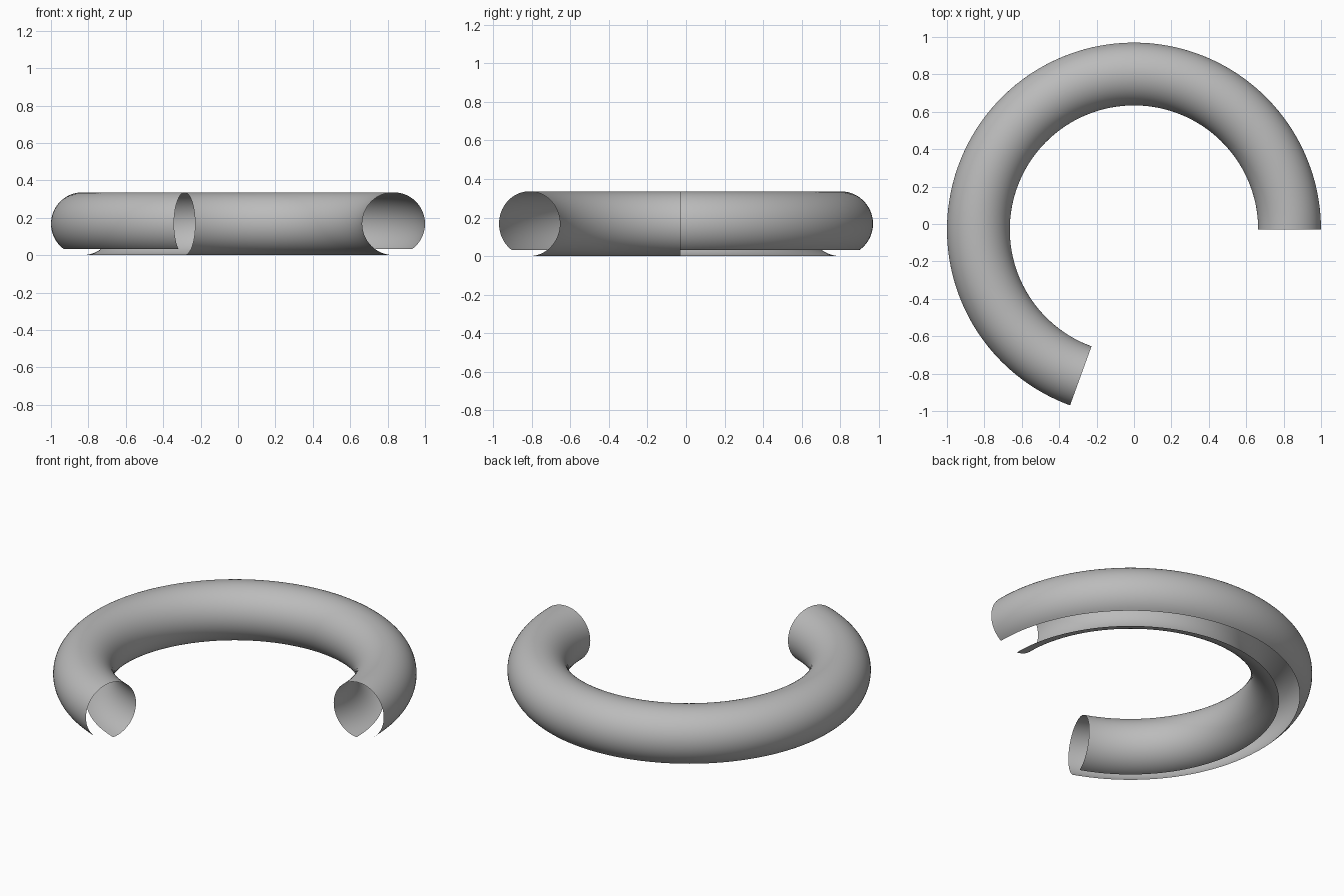
import bpy, bmesh, math
from mathutils import Matrix, Vector

cube = bpy.data.objects.get("Cube")
if cube:
    bpy.data.objects.remove(cube, do_unlink=True)

RING, TUBE = 0.832, 0.168           # ring radius and tube radius
SWEEP = math.radians(250)           # how far the tube runs round the ring
GAP_START, GAP_END = math.radians(-95), math.radians(-54)
SIDES, STEPS = 56, 120

# One flat colour
grey = bpy.data.materials.new("plain grey")
grey.use_nodes = True
colour = (0.5, 0.5, 0.5, 1)
grey.diffuse_color = colour
grey.node_tree.nodes["Principled BSDF"].inputs["Base Color"].default_value = colour

# Slotted tube: an open circular section spun round the ring axis
bm = bmesh.new()
arc = 2 * math.pi - (GAP_END - GAP_START)
section = []
for i in range(SIDES + 1):
    a = GAP_END + arc * i / SIDES
    section.append(bm.verts.new((RING + TUBE * math.cos(a), 0, TUBE + TUBE * math.sin(a))))
edges = [bm.edges.new(pair) for pair in zip(section, section[1:])]
bmesh.ops.spin(bm, geom=section + edges, cent=(0, 0, 0), axis=(0, 0, 1),
               angle=SWEEP, steps=STEPS)

# Make the faces point out of the tube
bm.normal_update()
bm.faces.ensure_lookup_table()
face = bm.faces[0]
middle = face.calc_center_median()
core = Vector((middle.x, middle.y, 0)).normalized() * RING + Vector((0, 0, TUBE))
if face.normal.dot(middle - core) < 0:
    bmesh.ops.reverse_faces(bm, faces=bm.faces[:])
bmesh.ops.transform(bm, matrix=Matrix.Translation((0, -0.03, 0)), verts=bm.verts[:])

mesh = bpy.data.meshes.new("slotted_ring_tube")
bm.to_mesh(mesh)
bm.free()
mesh.materials.append(grey)
tube = bpy.data.objects.new("slotted_ring_tube", mesh)
bpy.context.collection.objects.link(tube)

# Smooth shading
bpy.context.view_layer.objects.active = tube
tube.select_set(True)
bpy.ops.object.shade_smooth_by_angle(angle=math.radians(40))
